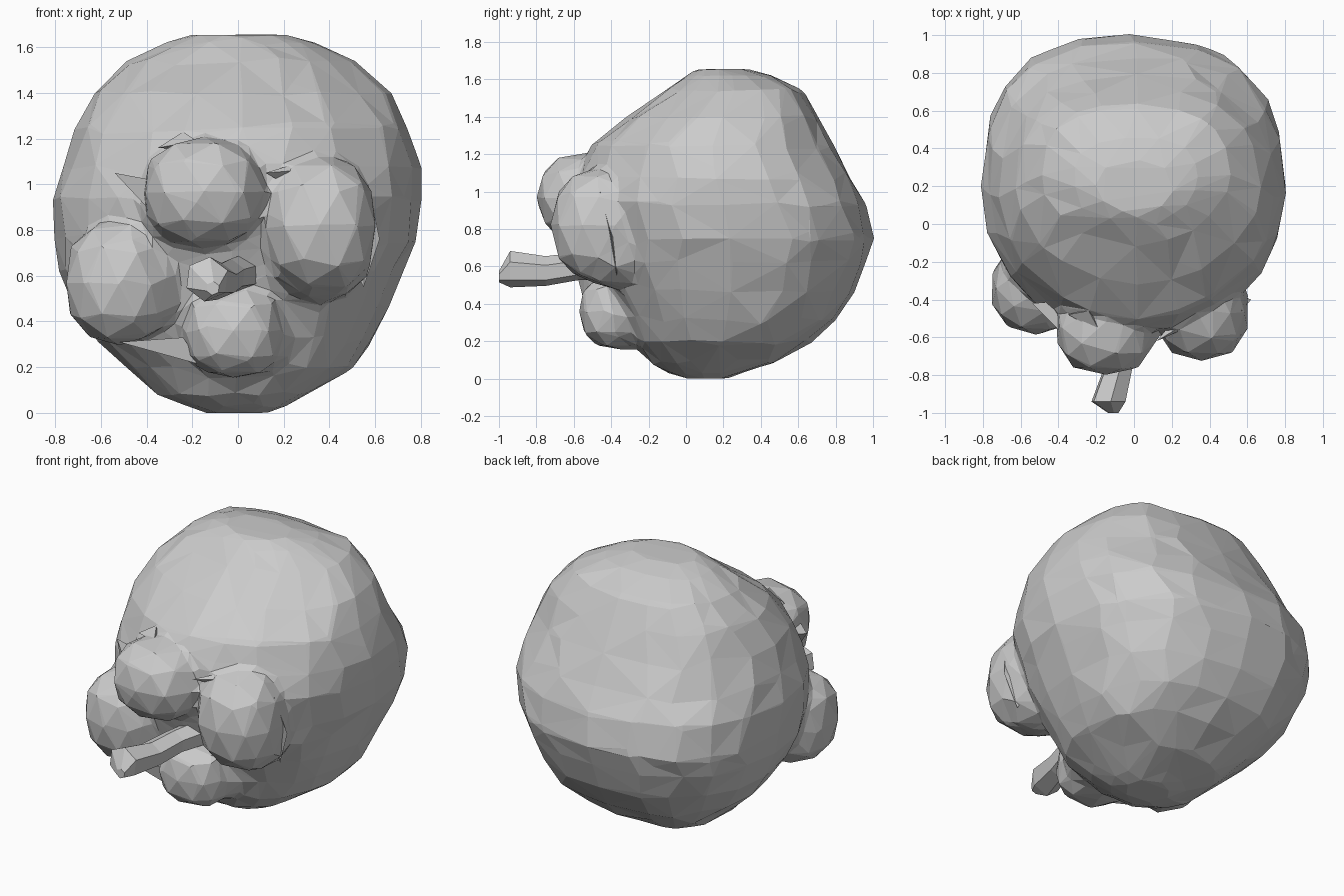
import bpy, bmesh, math, random
from mathutils import Vector

if "Cube" in bpy.data.objects:
    bpy.data.objects.remove(bpy.data.objects["Cube"])

random.seed(4)


def finish(name, bm):
    bmesh.ops.recalc_face_normals(bm, faces=bm.faces)
    me = bpy.data.meshes.new(name)
    bm.to_mesh(me)
    bm.free()
    ob = bpy.data.objects.new(name, me)
    bpy.context.collection.objects.link(ob)
    return ob


def loft(name, rings):
    """Join rings of points and cap both ends."""
    bm = bmesh.new()
    vs = [[bm.verts.new(p) for p in r] for r in rings]
    n = len(rings[0])
    for k, (a, b) in enumerate(zip(vs, vs[1:])):
        for i in range(n):
            j = (i + 1) % n
            if (i + k) % 2:
                bm.faces.new((a[i], a[j], b[j]))
                bm.faces.new((a[i], b[j], b[i]))
            else:
                bm.faces.new((a[i], a[j], b[i]))
                bm.faces.new((a[j], b[j], b[i]))
    bm.faces.new(vs[0])
    bm.faces.new(vs[-1])
    return finish(name, bm)


def lump(name, centre, radii, power=1.0, jitter=0.02):
    """Faceted, slightly irregular ball."""
    bm = bmesh.new()
    bmesh.ops.create_icosphere(bm, subdivisions=2, radius=1)
    for v in bm.verts:
        f = 1.03 + random.uniform(-jitter, jitter)
        v.co = Vector([centre[i] + radii[i] * f *
                       math.copysign(abs(v.co[i]) ** power, v.co[i]) for i in range(3)])
    return finish(name, bm)


def spread(c, e):
    return math.copysign(abs(c) ** (2 / e), c)


# Head: z, left x, right x, front y, back y
levels = [
    (0.00, -0.14, 0.13, 0.00, 0.22),
    (0.03, -0.22, 0.21, -0.10, 0.30),
    (0.09, -0.36, 0.32, -0.19, 0.48),
    (0.19, -0.48, 0.50, -0.29, 0.67),
    (0.31, -0.61, 0.58, -0.36, 0.80),
    (0.46, -0.72, 0.66, -0.42, 0.90),
    (0.62, -0.785, 0.73, -0.48, 0.96),
    (0.75, -0.81, 0.77, -0.53, 1.00),
    (0.93, -0.805, 0.805, -0.56, 0.96),
    (1.07, -0.77, 0.805, -0.57, 0.885),
    (1.24, -0.715, 0.75, -0.51, 0.79),
    (1.40, -0.63, 0.67, -0.32, 0.71),
    (1.54, -0.49, 0.51, -0.11, 0.63),
    (1.62, -0.32, 0.34, 0.00, 0.46),
    (1.655, -0.20, 0.21, 0.06, 0.33),
]
N = 20
rings = []
for k, (z, x0, x1, y0, y1) in enumerate(levels):
    ring = []
    for i in range(N):
        side = i % (N // 4) == 0
        t = 2 * math.pi * (i + (0 if side else random.uniform(-0.25, 0.25))) / N
        f = 1.0 + random.uniform(-0.01, 0.01)
        # front narrows toward the top, back stays full
        e = 2.5 if math.sin(t) > 0 else (2.25 if z < 1 else 1.9)
        dz = 0 if side or k < 2 or k > 12 else random.uniform(-0.02, 0.02)
        ring.append(((x0 + x1) / 2 + f * (x1 - x0) / 2 * spread(math.cos(t), e),
                     (y0 + y1) / 2 + f * (y1 - y0) / 2 * spread(math.sin(t), e), z + dz))
    rings.append(ring)
parts = [loft("head", rings)]

# Bulging face parts
parts += [
    lump("face_plate", (-0.13, -0.38, 0.90), (0.31, 0.20, 0.20), 0.7),
    lump("nose_bulge", (-0.15, -0.54, 0.965), (0.265, 0.255, 0.24), 0.88),
    lump("right_eye_bulge", (0.36, -0.46, 0.82), (0.245, 0.255, 0.30), 0.86),
    lump("right_eye_root", (0.35, -0.38, 0.78), (0.24, 0.24, 0.30), 0.85),
    lump("left_cheek_bulge", (-0.52, -0.34, 0.57), (0.235, 0.24, 0.27), 0.88),
    lump("left_cheek_root", (-0.45, -0.28, 0.60), (0.22, 0.25, 0.26), 0.85),
    lump("chin_bulge", (-0.02, -0.33, 0.36), (0.22, 0.24, 0.20), 0.78),
    lump("chin_root", (-0.0, -0.22, 0.36), (0.27, 0.22, 0.20), 0.85),
]

# Fuse head and bulges into one skin with coarse irregular facets
bpy.ops.object.select_all(action='DESELECT')
for p in parts:
    p.select_set(True)
bpy.context.view_layer.objects.active = parts[0]
bpy.ops.object.join()
head = parts[0]
head.name = "head"
fuse = head.modifiers.new("fuse", 'REMESH')
fuse.mode = 'VOXEL'
fuse.voxel_size = 0.025
soften = head.modifiers.new("soften", 'SMOOTH')
soften.iterations = 3
coarse = head.modifiers.new("coarse", 'DECIMATE')
coarse.ratio = 0.025

# Bent tube sticking out of the mouth
path = [(0.04, -0.38, 0.62, 0.085), (-0.04, -0.58, 0.60, 0.075),
        (-0.08, -0.75, 0.575, 0.08), (-0.135, -0.94, 0.585, 0.098),
        (-0.11, -1.0, 0.545, 0.03)]
loft("mouth_tube", [[(x + r * math.cos(i * math.pi / 3 + 0.4), y, z + r * math.sin(i * math.pi / 3 + 0.4))
                     for i in range(6)] for x, y, z, r in path])


def flap(name, pts):
    """Thin pointed skin fold."""
    bm = bmesh.new()
    vs = [bm.verts.new(p) for p in pts]
    for a, b, c in ((0, 1, 2), (0, 1, 3), (1, 2, 3), (0, 2, 3)):
        bm.faces.new((vs[a], vs[b], vs[c]))
    return finish(name, bm)


# Small folds at the edges of the bulges
flap("brow_spike", [(-0.35, -0.48, 1.16), (-0.18, -0.57, 1.19), (-0.24, -0.46, 1.23), (-0.22, -0.44, 1.15)])
flap("nose_side_fold", [(-0.54, -0.42, 1.05), (-0.38, -0.58, 1.02), (-0.38, -0.58, 0.88), (-0.3, -0.4, 0.98)])
flap("cheek_fold", [(-0.52, -0.40, 0.31), (-0.24, -0.42, 0.33), (-0.16, -0.40, 0.21), (-0.3, -0.25, 0.3)])
flap("eye_side_fold", [(0.57, -0.46, 1.0), (0.62, -0.40, 0.76), (0.55, -0.37, 0.55), (0.45, -0.35, 0.75)])
flap("eye_top_fold", [(0.12, -0.62, 1.05), (0.38, -0.46, 1.13), (0.5, -0.45, 1.08), (0.3, -0.4, 0.95)])
